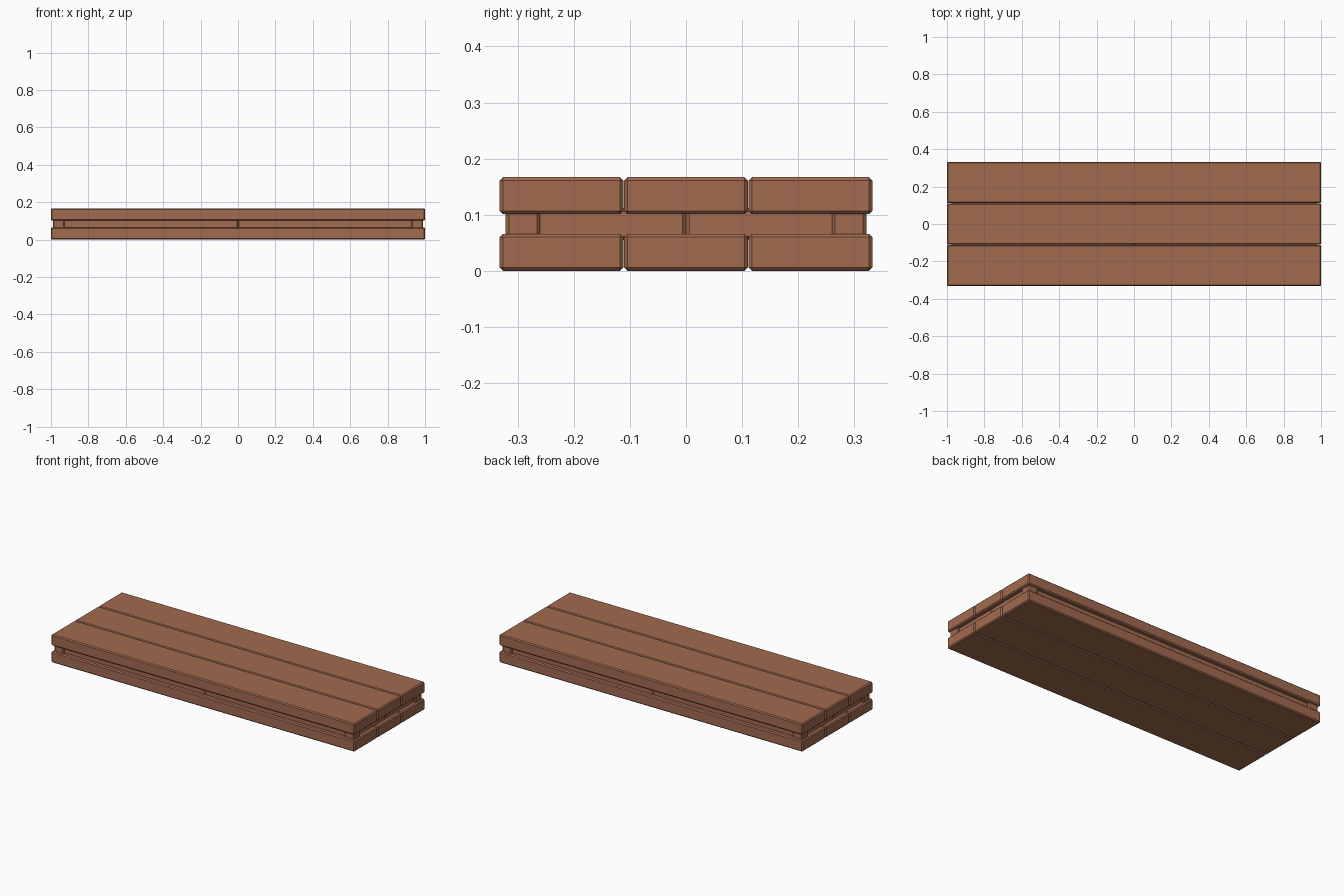
import bpy, bmesh

if "Cube" in bpy.data.objects:
    bpy.data.objects.remove(bpy.data.objects["Cube"])

wood = bpy.data.materials.new("brown_wood")
wood.diffuse_color = (0.36, 0.145, 0.08, 1)
wood.use_nodes = True
wood.node_tree.nodes["Principled BSDF"].inputs["Base Color"].default_value = wood.diffuse_color


def board(name, x, y, z, chamfer=0.006):
    """Chamfered box given (min, max) ranges on each axis."""
    bm = bmesh.new()
    bmesh.ops.create_cube(bm, size=1)
    for v in bm.verts:
        for i, (lo, hi) in enumerate((x, y, z)):
            v.co[i] = lo if v.co[i] < 0 else hi
    bmesh.ops.bevel(bm, geom=bm.edges[:], offset=chamfer,
                    segments=1, affect='EDGES')
    mesh = bpy.data.meshes.new(name)
    bm.to_mesh(mesh)
    bm.free()
    mesh.materials.append(wood)
    obj = bpy.data.objects.new(name, mesh)
    bpy.context.collection.objects.link(obj)


# Two layers of three long planks
pitch = 0.222
for layer, z in (("bottom", (0, 0.066)), ("top", (0.101, 0.167))):
    for i in (-1, 0, 1):
        c = i * pitch
        board(f"{layer}_plank_{i + 2}", (-1, 1),
              (c - 0.1105, c + 0.1105), z)

# Middle layer: protruding corner blocks and recessed filler boards
mid = (0.055, 0.112)
for sx in (-1, 1):
    for sy in (-1, 1):
        board("corner_block", sorted((sx * 0.927, sx * 0.989)),
              sorted((sy * 0.260, sy * 0.322)), mid)
        board("filler_board", sorted((0, sx * 0.975)),
              sorted((0, sy * 0.308)), mid)
